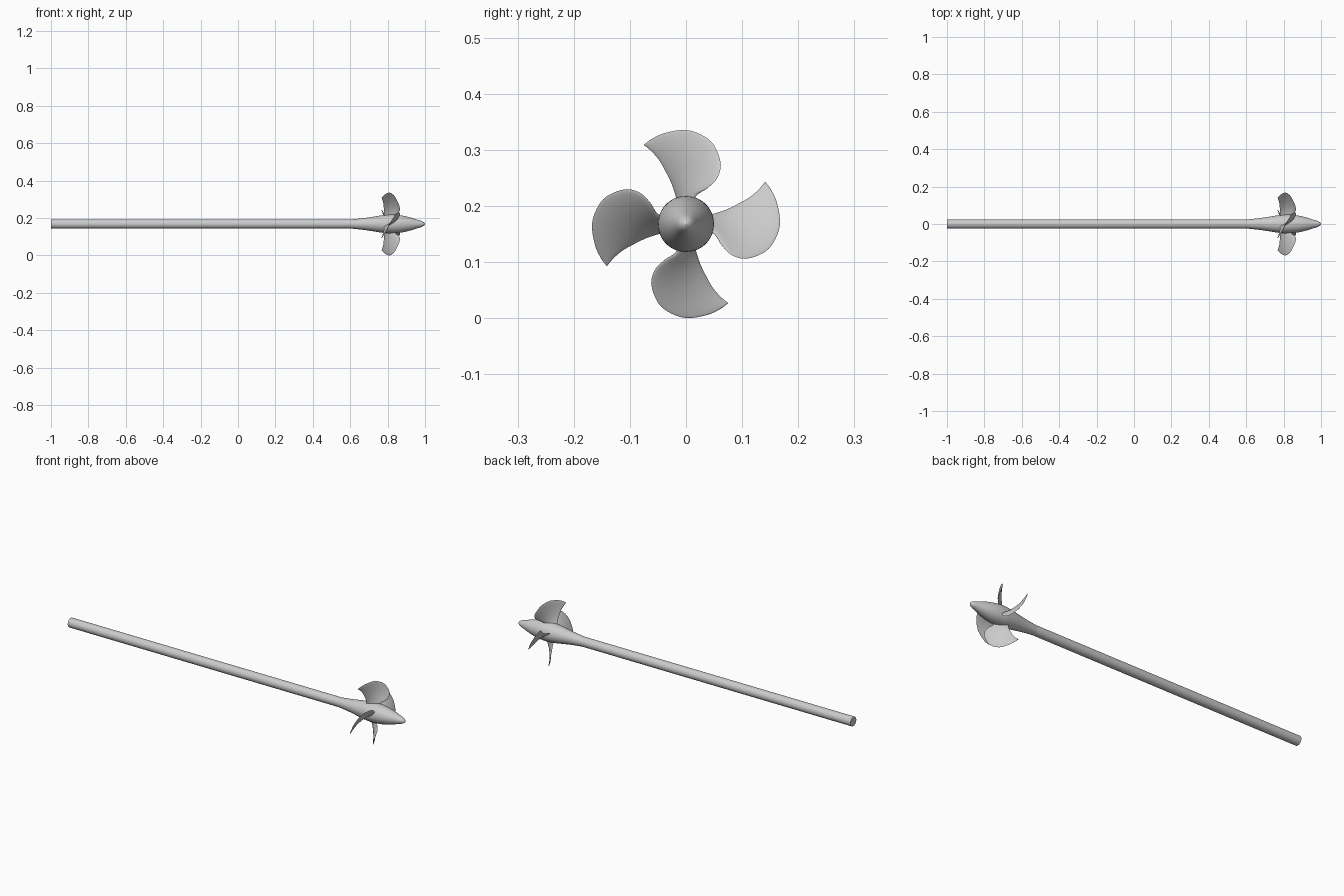
import bpy, bmesh
from math import sin, cos, pi, atan2, hypot
from mathutils import Vector, Matrix

if "Cube" in bpy.data.objects:
    bpy.data.objects.remove(bpy.data.objects["Cube"])

AXIS_Z = 0.168


def finish(bm, name):
    bmesh.ops.recalc_face_normals(bm, faces=bm.faces)
    me = bpy.data.meshes.new(name)
    bm.to_mesh(me)
    bm.free()
    ob = bpy.data.objects.new(name, me)
    bpy.context.collection.objects.link(ob)
    bpy.context.view_layer.objects.active = ob
    bpy.ops.object.select_all(action='DESELECT')
    ob.select_set(True)
    bpy.ops.object.shade_smooth_by_angle(angle=0.7)
    return ob


def spline(pts, t):
    """Catmull-Rom point at t in 0..1 through the given points."""
    n = len(pts) - 1
    i = min(int(t * n), n - 1)
    f = t * n - i
    p = [Vector(pts[max(0, min(n, i + k))]) for k in (-1, 0, 1, 2)]
    return 0.5 * (2 * p[1] + (p[2] - p[0]) * f
                  + (2 * p[0] - 5 * p[1] + 4 * p[2] - p[3]) * f * f
                  + (3 * p[1] - p[0] - 3 * p[2] + p[3]) * f ** 3)


def lathe(name, profile, sides=48):
    """Revolve (x, radius) points around the shaft axis; ends are closed."""
    bm = bmesh.new()
    rings = [[bm.verts.new((x, r * cos(2 * pi * k / sides), AXIS_Z + r * sin(2 * pi * k / sides)))
              for k in range(sides)] for x, r in profile]
    for a, b in zip(rings, rings[1:]):
        for k in range(sides):
            j = (k + 1) % sides
            bm.faces.new((a[k], a[j], b[j], b[k]))
    bm.faces.new(rings[0])
    bm.faces.new(rings[-1])
    return finish(bm, name)


# Shaft and streamlined hub
lathe("drive_shaft", [(-1.0, 0.025), (0.62, 0.025)])
hub = [(0.61, 0.025), (0.66, 0.030), (0.71, 0.037), (0.76, 0.045), (0.81, 0.050),
       (0.86, 0.0475), (0.91, 0.038), (0.96, 0.023), (0.985, 0.0145), (0.995, 0.008), (1.0, 0.001)]
lathe("hub", [spline(hub, i / 40) for i in range(41)])

# Blade outline seen along the shaft: (tangential, radial), root to tip
TRAIL = [(-.014, .036), (-.019, .052), (-.025, .070), (-.033, .087), (-.046, .111),
         (-.060, .128), (-.075, .141)]
LEAD = [(.010, .036), (.019, .052), (.038, .064), (.055, .081), (.062, .106), (.052, .137),
        (.033, .156), (.000, .1675), (-.038, .162), (-.062, .151), (-.075, .141)]
PITCH, BLADE_X = 0.09, 0.812


def blade(name, turn, rows=40, cols=12):
    """Thin lens-section blade wrapped on a helicoid."""
    bm = bmesh.new()
    rot = Matrix.Rotation(turn, 3, 'X')
    sheets = [[], []]
    for i in range(rows + 1):
        u = i / rows
        a, b = spline(TRAIL, u), spline(LEAD, u)
        for s, sheet in zip((1, -1), sheets):
            row = []
            for j in range(cols + 1):
                v = (1 - cos(pi * j / cols)) / 2
                q = a.lerp(b, v)
                r, th = hypot(q.x, q.y), atan2(q.x, q.y)
                p = Vector((BLADE_X + PITCH * th, q.x, q.y))
                n = Vector((-r, cos(th) * PITCH, -sin(th) * PITCH)).normalized()
                half = (0.0045 - 0.003 * u) * 2 * (v * (1 - v)) ** 0.5
                p = rot @ (p + n * s * half)
                row.append(bm.verts.new(p + Vector((0, 0, AXIS_Z))))
            sheet.append(row)
    for sh in sheets:
        for i in range(rows):
            for j in range(cols):
                bm.faces.new((sh[i][j], sh[i + 1][j], sh[i + 1][j + 1], sh[i][j + 1]))
    bmesh.ops.remove_doubles(bm, verts=bm.verts, dist=1e-5)
    return finish(bm, name)


# Four identical blades
for k in range(4):
    blade(f"blade_{k + 1}", k * pi / 2)
